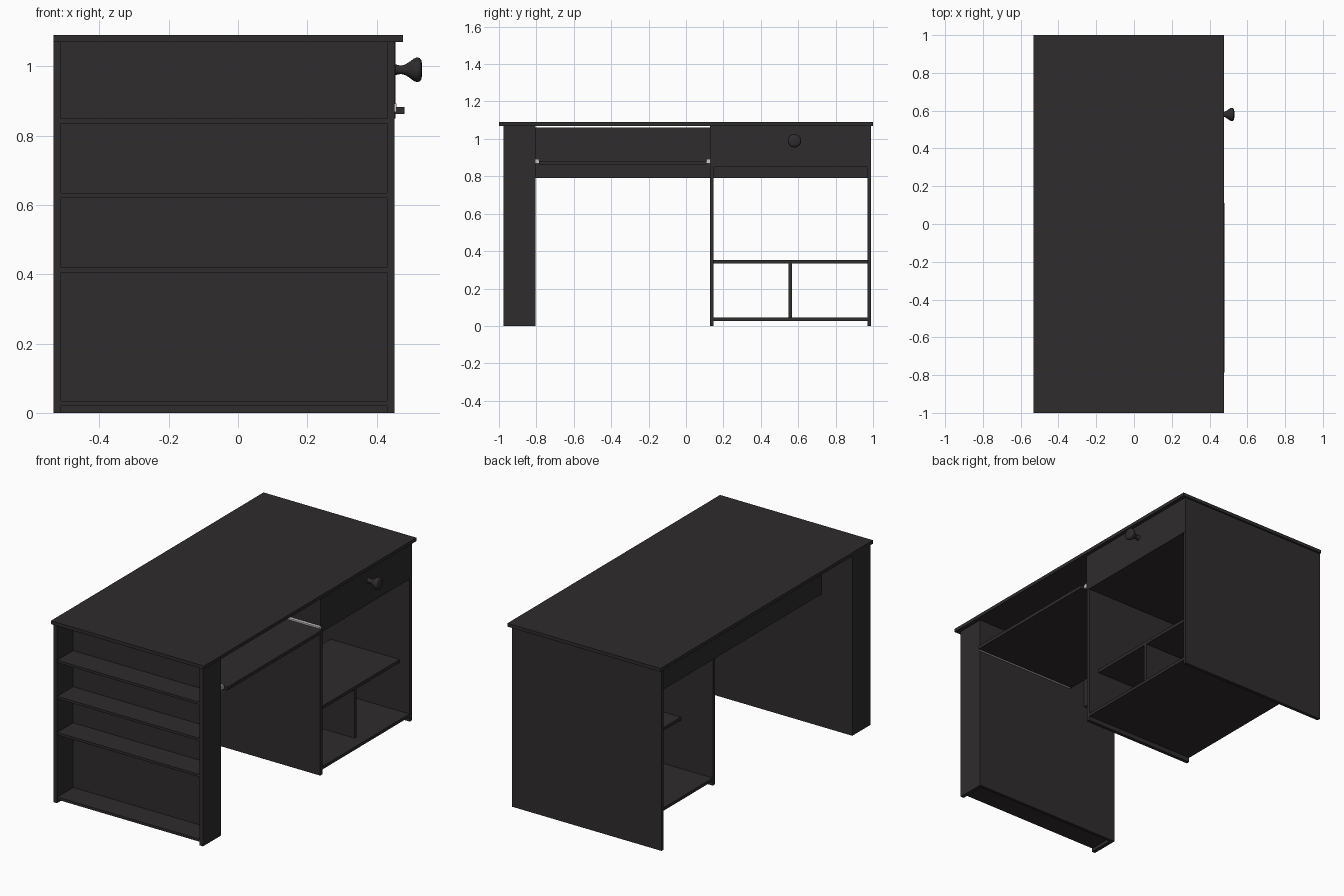
import bpy, bmesh, math

if "Cube" in bpy.data.objects:
    bpy.data.objects.remove(bpy.data.objects["Cube"])

def material(name, col):
    m = bpy.data.materials.new(name)
    m.diffuse_color = (*col, 1)
    m.use_nodes = True
    m.node_tree.nodes["Principled BSDF"].inputs["Base Color"].default_value = m.diffuse_color
    return m

dark = material("black_wood", (0.028, 0.025, 0.026))
steel = material("steel", (0.6, 0.6, 0.6))

def finish(name, bm, mat):
    bmesh.ops.recalc_face_normals(bm, faces=bm.faces)
    me = bpy.data.meshes.new(name)
    bm.to_mesh(me)
    bm.free()
    me.materials.append(mat)
    ob = bpy.data.objects.new(name, me)
    bpy.context.collection.objects.link(ob)
    return ob

def board(name, x, y, z, mat=dark):
    """Box from (min, max) ranges."""
    bm = bmesh.new()
    bmesh.ops.create_cube(bm, size=1)
    for v in bm.verts:
        for i, r in enumerate((x, y, z)):
            v.co[i] = r[0] if v.co[i] < 0 else r[1]
    return finish(name, bm, mat)

# Desktop
board("desktop", (-0.532, 0.476), (-1, 1), (1.07, 1.09))

# Bookshelf leg, open to the front
for n, x in (("left", -0.532), ("right", 0.43)):
    board(f"bookshelf_{n}_side", (x, x + 0.022), (-0.975, -0.805), (0, 1.07))
board("bookshelf_back", (-0.51, 0.43), (-0.822, -0.805), (0, 1.07))
for i, z in enumerate((0.02, 0.405, 0.62, 0.835)):
    board(f"bookshelf_shelf_{i + 1}", (-0.51, 0.43), (-0.972, -0.822), (z, z + 0.015))

# Modesty panel under the top
board("modesty_panel", (-0.33, -0.31), (-0.805, 0.97), (0.79, 1.06))

# Cabinet
board("cabinet_outer_side", (-0.532, 0.452), (0.97, 0.99), (0, 1.07))
board("cabinet_inner_side", (-0.28, 0.452), (0.128, 0.148), (0, 1.07))
board("cabinet_base", (-0.28, 0.45), (0.148, 0.97), (0.027, 0.045))
board("cabinet_shelf", (-0.07, 0.385), (0.148, 0.97), (0.333, 0.352))
board("cabinet_divider", (-0.07, 0.385), (0.547, 0.566), (0.045, 0.333))

# Drawer
board("drawer_front", (0.433, 0.454), (0.128, 0.985), (0.85, 1.07))
board("drawer_bottom", (-0.28, 0.433), (0.148, 0.97), (0.85, 0.862))
board("drawer_back", (-0.28, -0.265), (0.165, 0.955), (0.862, 1.04))
for n, y in (("inner", 0.15), ("outer", 0.955)):
    board(f"drawer_{n}_side", (-0.28, 0.433), (y, y + 0.014), (0.862, 1.04))

# Keyboard tray and its rails
board("keyboard_tray", (-0.2, 0.48), (-0.785, 0.11), (0.863, 0.883))
for n, y in (("left", -0.805), ("right", 0.11)):
    board(f"tray_rail_{n}", (-0.2, 0.457), (y, y + 0.019), (0.868, 0.892), steel)

# Drawer knob, turned about the x axis
profile = [(0.45, 0), (0.45, 0.017), (0.456, 0.015), (0.47, 0.012), (0.482, 0.015),
           (0.495, 0.023), (0.507, 0.032), (0.516, 0.0355), (0.524, 0.034),
           (0.529, 0.028), (0.531, 0.016), (0.5315, 0)]
bm = bmesh.new()
vs = [bm.verts.new((x, 0.58, 0.99 + r)) for x, r in profile]
es = [bm.edges.new(p) for p in zip(vs, vs[1:])]
bmesh.ops.spin(bm, geom=vs + es, cent=(0, 0.58, 0.99), axis=(1, 0, 0),
               angle=2 * math.pi, steps=32)
bmesh.ops.remove_doubles(bm, verts=bm.verts, dist=1e-4)
knob = finish("drawer_knob", bm, dark)
bpy.context.view_layer.objects.active = knob
knob.select_set(True)
bpy.ops.object.shade_smooth_by_angle(angle=math.radians(40))
